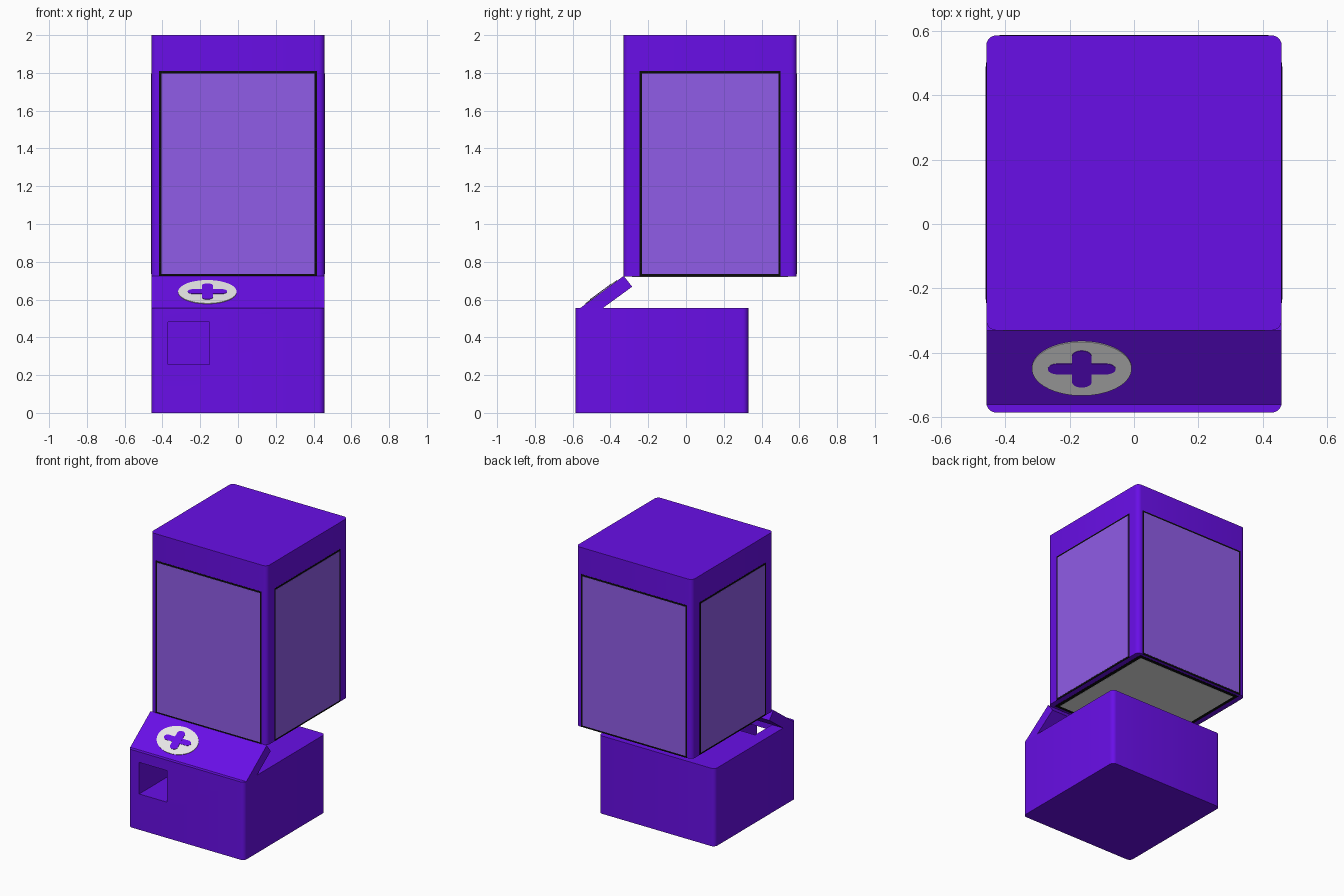
import bpy, bmesh, math
from mathutils import Matrix, Vector

cube = bpy.data.objects.get("Cube")
if cube:
    bpy.data.objects.remove(cube, do_unlink=True)


def material(name, rgb):
    m = bpy.data.materials.new(name)
    m.use_nodes = True
    m.diffuse_color = (*rgb, 1)
    m.node_tree.nodes["Principled BSDF"].inputs["Base Color"].default_value = (*rgb, 1)
    return m


PURPLE = material("purple_plastic", (0.14, 0.0045, 0.8))
PANE = material("lilac_glass", (0.28, 0.107, 0.8))
BLACK = material("black_trim", (0.003, 0.003, 0.003))
GREY = material("pale_grey", (0.8, 0.8, 0.8))


def finish(name, bm, mat):
    bmesh.ops.recalc_face_normals(bm, faces=bm.faces)
    mesh = bpy.data.meshes.new(name)
    bm.to_mesh(mesh)
    bm.free()
    mesh.materials.append(mat)
    obj = bpy.data.objects.new(name, mesh)
    bpy.context.collection.objects.link(obj)
    return obj


def box(name, lo, hi, mat, radius=0):
    """Box between two corners, with optional rounded upright edges."""
    lo, hi = Vector(lo), Vector(hi)
    bm = bmesh.new()
    bmesh.ops.create_cube(bm, size=1, matrix=Matrix.Translation((lo + hi) / 2)
                          @ Matrix.Diagonal((*(hi - lo), 1)))
    if radius:
        upright = [e for e in bm.edges if abs(e.verts[0].co.z - e.verts[1].co.z) > 0.01]
        bmesh.ops.bevel(bm, geom=upright, offset=radius, segments=5,
                        profile=0.5, affect="EDGES")
    return finish(name, bm, mat)


def extrude(name, points, vector, mat, matrix=Matrix()):
    """Solid made by sweeping a closed outline along a vector."""
    bm = bmesh.new()
    face = bm.faces.new([bm.verts.new(p) for p in points])
    top = bmesh.ops.extrude_face_region(bm, geom=[face], use_keep_orig=True)["geom"]
    bmesh.ops.translate(bm, verts=[v for v in top if isinstance(v, bmesh.types.BMVert)],
                        vec=vector)
    bm.transform(matrix)
    return finish(name, bm, mat)


def smooth(obj):
    bpy.ops.object.select_all(action="DESELECT")
    obj.select_set(True)
    bpy.context.view_layer.objects.active = obj
    bpy.ops.object.shade_smooth_by_angle(angle=math.radians(35))


W = 0.458                       # half width of the body
LOW, HIGH = 0.555, 0.722        # top of the base, bottom of the cabinet
FRONT, BACK = -0.33, 0.585      # cabinet depth
MID = (FRONT + BACK) / 2

# Base with an L-shaped prize chute from its top to its front
base = box("base", (-W, -0.585, 0), (W, 0.33, LOW), PURPLE, 0.03)
chute = [(-0.7, 0.255), (-0.25, 0.255), (-0.25, 0.7), (-0.5, 0.7), (-0.5, 0.48), (-0.7, 0.48)]
cutter = extrude("chute_cutter", [(-0.37, y, z) for y, z in chute], (0.22, 0, 0), PURPLE)
cutter.hide_render = True
mod = base.modifiers.new("chute", "BOOLEAN")
mod.object = cutter
mod.solver = "EXACT"
bpy.context.view_layer.objects.active = base
bpy.ops.object.modifier_apply(modifier=mod.name)
bpy.data.objects.remove(cutter, do_unlink=True)
smooth(base)

# Cabinet
smooth(box("cabinet", (-W, FRONT, HIGH), (W, BACK, 2), PURPLE, 0.03))

# Framed windows on all four sides
TOP, EDGE = 1.81, 0.012
for side, turn in (("front", 0), ("left", 90), ("back", 180), ("right", 270)):
    half = 0.373 if turn % 180 else 0.418
    reach = W if turn % 180 else (BACK - FRONT) / 2
    matrix = Matrix.Translation((0, MID, 0)) @ Matrix.Rotation(math.radians(turn), 4, "Z")
    for part, inset, proud, mat in (("frame", 0, 0.001, BLACK), ("window", EDGE, 0.002, PANE)):
        plate = box(f"{side}_{part}", (-half + inset, -reach - proud, HIGH + inset),
                    (half - inset, -reach + 0.003, TOP - inset), mat)
        plate.data.transform(matrix)

# Cabinet floor with dark trim strips
box("floor_trim", (-0.42, FRONT + 0.02, HIGH - 0.001), (0.42, BACK - 0.02, HIGH + 0.003), BLACK)
box("floor_plate", (-0.395, FRONT + 0.045, HIGH - 0.002), (0.395, BACK - 0.045, HIGH + 0.003), GREY)

# Sloping control panel
slope = [(-0.56, LOW), (-0.33, 0.725), (-0.285, 0.668), (-0.44, LOW)]
extrude("control_panel", [(-W, y, z) for y, z in slope], (2 * W, 0, 0), PURPLE)

# Oval dial with a rounded cross, lying on the panel
tilt = math.atan2(0.17, 0.23)
on_panel = (Matrix.Translation((-0.162, -0.447, LOW + 0.113 * math.tan(tilt)))
            @ Matrix.Rotation(tilt, 4, "X") @ Matrix.Diagonal((1, 0.67, 1, 1)))


def capsule(length, radius, steps=12):
    """Outline with round ends; a zero length gives a circle."""
    return [(math.copysign(length, math.cos(a)) + radius * math.cos(a), radius * math.sin(a), 0)
            for a in ((i + 0.5) * math.pi / steps for i in range(2 * steps))]


extrude("dial", capsule(0, 0.155, 24), (0, 0, 0.004), GREY, on_panel)
for name, turn, lift in (("dial_cross_wide", 0, 0.006), ("dial_cross_tall", 90, 0.0065)):
    extrude(name, capsule(0.075, 0.03), (0, 0, lift), PURPLE,
            on_panel @ Matrix.Rotation(math.radians(turn), 4, "Z"))
